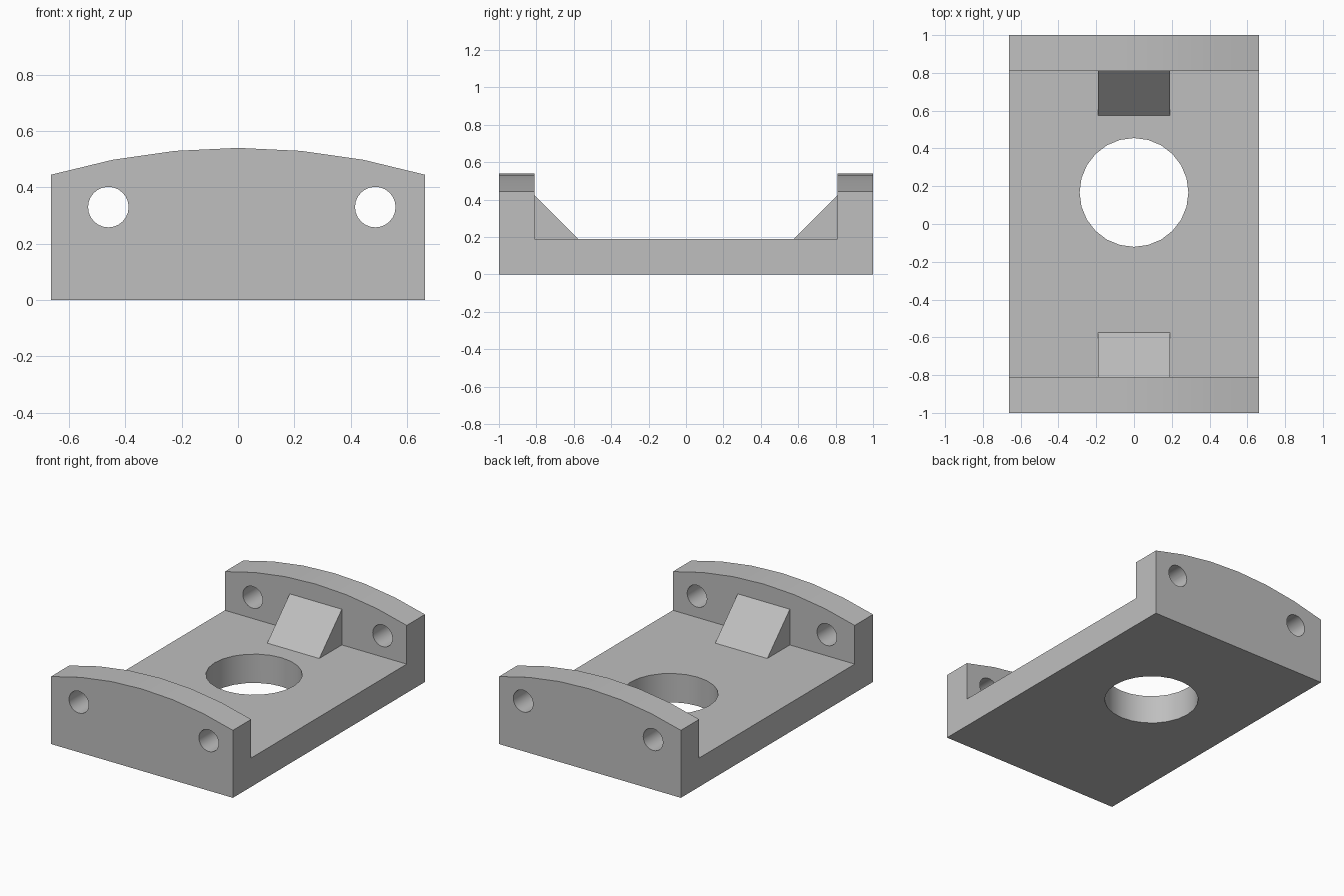
import bpy, bmesh, math
from mathutils import Vector

cube = bpy.data.objects.get("Cube")
if cube:
    bpy.data.objects.remove(cube, do_unlink=True)

grey = bpy.data.materials.new("plain grey")
grey.use_nodes = True
colour = (0.52, 0.52, 0.52, 1)
grey.diffuse_color = colour
grey.node_tree.nodes["Principled BSDF"].inputs["Base Color"].default_value = colour

HALF_W, WALL, FLOOR = 0.663, 0.81, 0.19
CREST, ARC_R = 0.54, 2.36


def prism(name, points, axis, half, offset=0.0):
    """Extrude a 2D profile symmetrically along x, y or z."""
    place = {"x": lambda a, b: Vector((-half, a, b)),
             "y": lambda a, b: Vector((a, -half, b)),
             "z": lambda a, b: Vector((a, b, -half))}[axis]
    direction = Vector([float(axis == k) for k in "xyz"])
    bm = bmesh.new()
    face = bm.faces.new([bm.verts.new(place(a, b) + direction * offset) for a, b in points])
    extruded = bmesh.ops.extrude_face_region(bm, geom=[face])["geom"]
    bmesh.ops.translate(bm, vec=direction * half * 2,
                        verts=[v for v in extruded if isinstance(v, bmesh.types.BMVert)])
    bmesh.ops.recalc_face_normals(bm, faces=bm.faces)
    mesh = bpy.data.meshes.new(name)
    bm.to_mesh(mesh)
    bm.free()
    mesh.materials.append(grey)
    obj = bpy.data.objects.new(name, mesh)
    bpy.context.collection.objects.link(obj)
    return obj


def circle(cx, cy, r, n):
    return [(cx + r * math.cos(math.tau * i / n), cy + r * math.sin(math.tau * i / n))
            for i in range(n)]


def combine(target, tool, operation):
    mod = target.modifiers.new(operation.lower(), "BOOLEAN")
    mod.operation, mod.solver, mod.object = operation, "EXACT", tool
    bpy.context.view_layer.objects.active = target
    bpy.ops.object.modifier_apply(modifier=mod.name)
    bpy.data.objects.remove(tool, do_unlink=True)


# Bracket: U-shaped side profile trimmed by an arched front outline
u_shape = [(-1, 0), (1, 0), (1, 0.7), (WALL, 0.7), (WALL, FLOOR),
           (-WALL, FLOOR), (-WALL, 0.7), (-1, 0.7)]
bracket = prism("bracket", u_shape, "x", HALF_W)
arch = [(-0.8, -0.1), (0.8, -0.1)]
tilt = math.asin(HALF_W / ARC_R) / 3
for i in range(4, -5, -1):
    arch.append((ARC_R * math.sin(i * tilt), CREST - ARC_R + ARC_R * math.cos(i * tilt)))
combine(bracket, prism("arch_trim", arch, "y", 1.1), "INTERSECT")

# Gussets bracing the walls, sunk slightly into wall and floor
for name, s in (("front_gusset", -1), ("back_gusset", 1)):
    wedge = [(s * 0.575, FLOOR), (s * 0.575, 0.1), (s * 0.9, 0.1),
             (s * 0.9, 0.425), (s * WALL, 0.425)]
    combine(bracket, prism(name, wedge, "x", 0.19), "UNION")

# Floor opening and bolt holes through both walls
combine(bracket, prism("floor_opening", circle(0, 0.167, 0.288, 24), "z", 0.5), "DIFFERENCE")
for x in (-0.46, 0.487):
    combine(bracket, prism("bolt_hole", circle(x, 0.33, 0.072, 24), "y", 1.2), "DIFFERENCE")

bpy.ops.object.select_all(action="DESELECT")
bracket.select_set(True)
bpy.context.view_layer.objects.active = bracket
bpy.ops.object.shade_smooth_by_angle(angle=math.radians(30))
